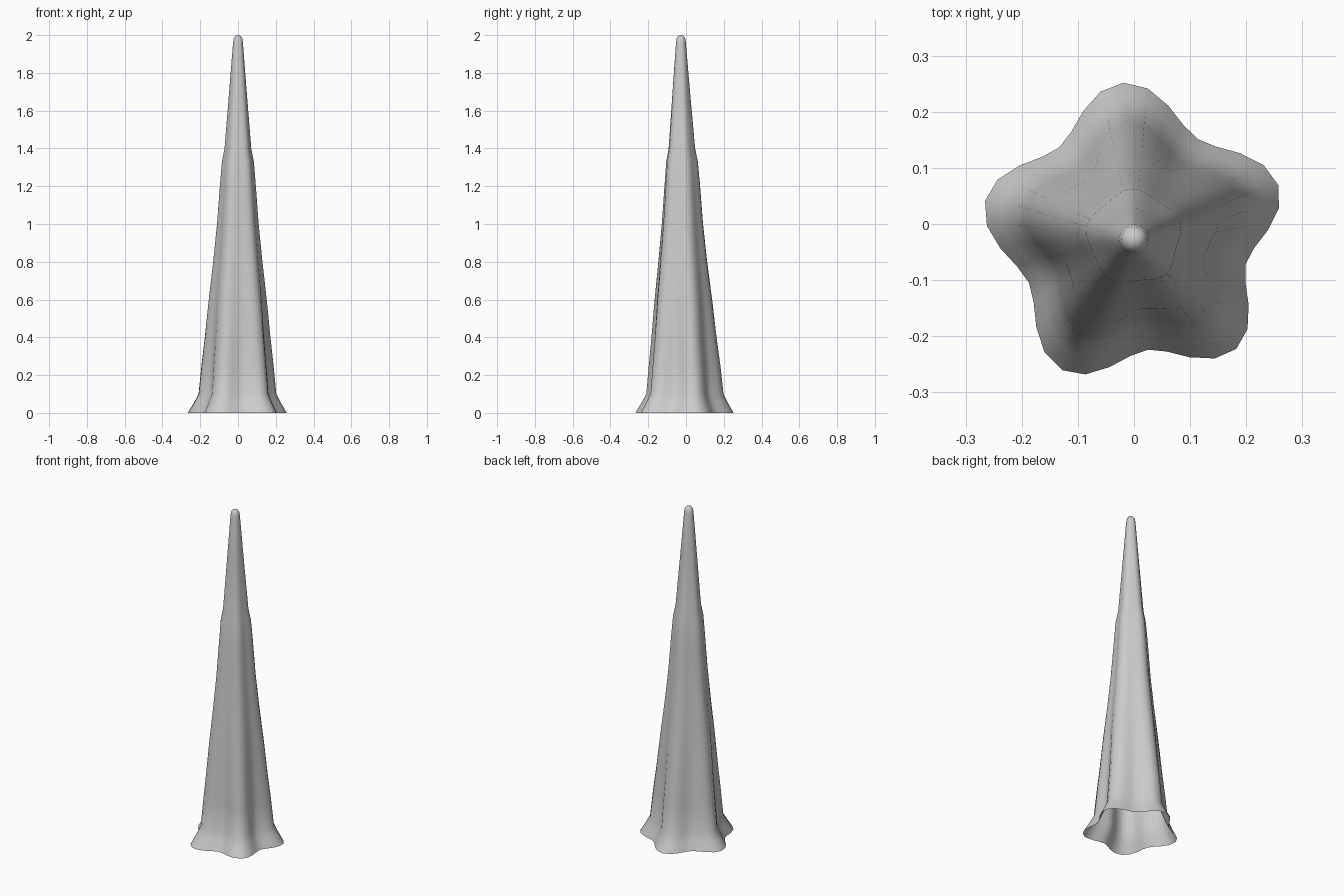
import bpy
import bmesh
import math

cube = bpy.data.objects.get("Cube")
if cube:
    bpy.data.objects.remove(cube, do_unlink=True)

# One plain stone-grey material
grey = bpy.data.materials.new("stone_grey")
grey.use_nodes = True
colour = (0.6, 0.6, 0.6, 1)
grey.diffuse_color = colour
grey.node_tree.nodes["Principled BSDF"].inputs["Base Color"].default_value = colour

# Directions of the five buttress lobes, in degrees, closing on the first
LOBES = [19, 94, 167, 242, 312, 379]
STEPS = 8

# Profile: height, mean radius, lobe depth ratio, centre y
PROFILE = [
    (0, 0.239, 0.14, -0.02),
    (0.05, 0.212, 0.14, -0.018),
    (0.1, 0.188, 0.14, -0.015),
    (0.25, 0.175, 0.135, -0.016),
    (0.4, 0.161, 0.12, -0.018),
    (0.6, 0.145, 0.095, -0.02),
    (0.8, 0.125, 0.075, -0.022),
    (1, 0.106, 0.07, -0.023),
    (1.2, 0.092, 0.065, -0.023),
    (1.33, 0.082, 0.06, -0.024),
    (1.4, 0.069, 0.05, -0.024),
    (1.7, 0.046, 0.03, -0.026),
    (1.96, 0.026, 0.01, -0.027),
    (1.985, 0.022, 0, -0.027),
    (1.996, 0.013, 0, -0.027),
]


def ring(bm, z, radius, depth, cy):
    """Closed five-lobed cross-section."""
    verts = []
    for start, end in zip(LOBES, LOBES[1:]):
        for i in range(STEPS):
            t = i / STEPS
            angle = math.radians(start + (end - start) * t)
            r = radius * (1 + depth * math.cos(math.tau * t))
            verts.append(bm.verts.new((r * math.cos(angle), cy + r * math.sin(angle), z)))
    return verts


# Hollow spire, open underneath, with a rounded tip
bm = bmesh.new()
rings = [ring(bm, *row) for row in PROFILE]
count = len(rings[0])
for low, high in zip(rings, rings[1:]):
    for i in range(count):
        j = (i + 1) % count
        bm.faces.new((low[i], low[j], high[j], high[i]))
tip = bm.verts.new((0, PROFILE[-1][3], 2))
for i in range(count):
    bm.faces.new((rings[-1][i], rings[-1][(i + 1) % count], tip))
for face in bm.faces:
    face.smooth = True

mesh = bpy.data.meshes.new("spire")
bm.to_mesh(mesh)
bm.free()
mesh.materials.append(grey)
spire = bpy.data.objects.new("spire", mesh)
bpy.context.collection.objects.link(spire)
